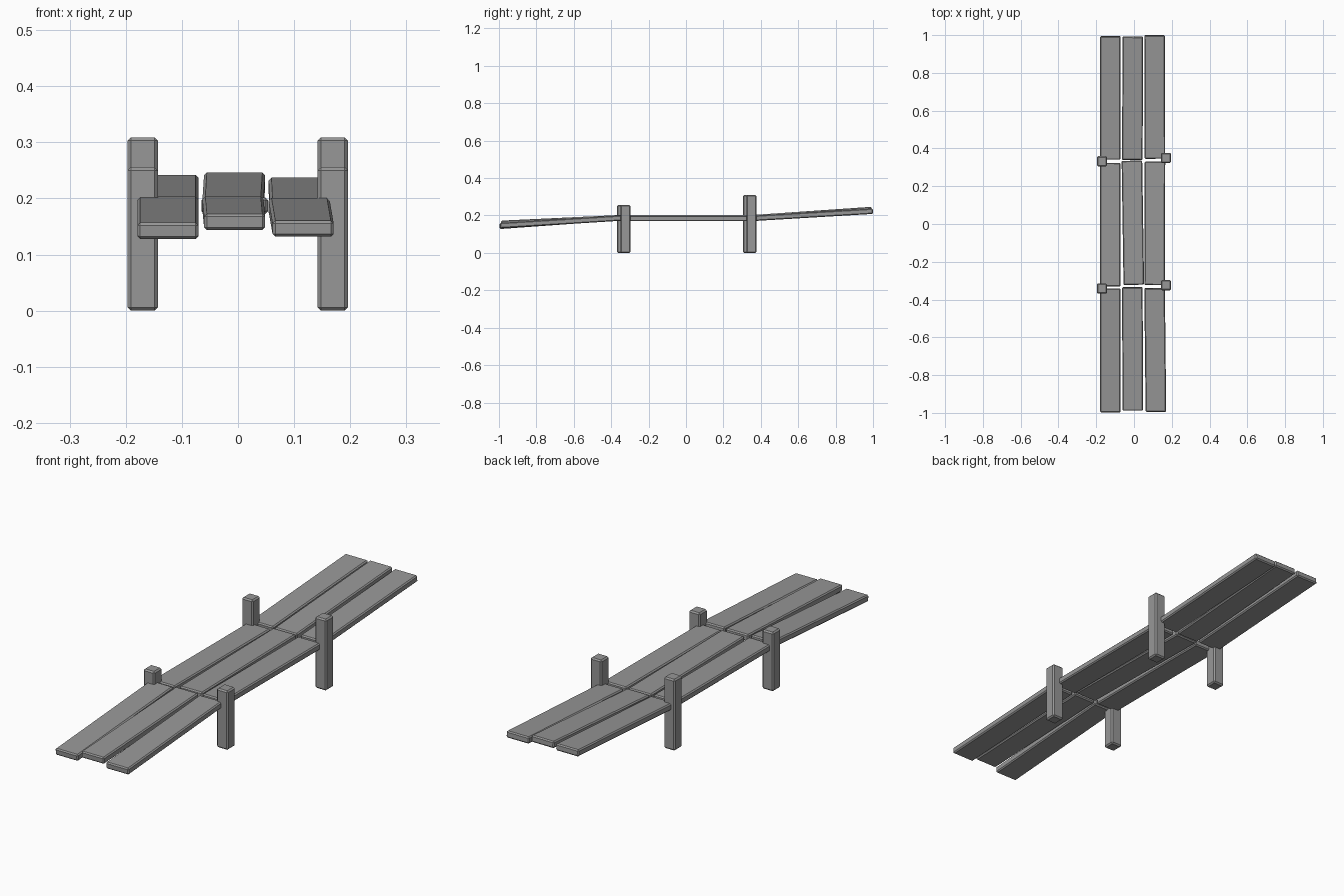
import bpy
from mathutils import Vector

cube = bpy.data.objects.get("Cube")
if cube:
    bpy.data.objects.remove(cube, do_unlink=True)

wood = bpy.data.materials.new("weathered grey")
wood.use_nodes = True
colour = (0.31, 0.31, 0.31, 1)
wood.diffuse_color = colour
wood.node_tree.nodes["Principled BSDF"].inputs["Base Color"].default_value = colour


def beam(name, centre, size, bevel):
    """Box with chamfered edges."""
    bpy.ops.mesh.primitive_cube_add(size=1, location=centre)
    ob = bpy.context.object
    ob.name = name
    ob.scale = size
    bpy.ops.object.transform_apply(location=False, rotation=False, scale=True)
    ob.data.materials.append(wood)
    mod = ob.modifiers.new("chamfer", "BEVEL")
    mod.width = bevel
    mod.segments = 1
    return ob


WIDTH, THICK = 0.109, 0.029


def plank(name, front, back):
    """Board between two end points given at the middle of its thickness."""
    a, b = Vector(front), Vector(back)
    d = b - a
    ob = beam(name, (a + b) / 2, (WIDTH, d.length, THICK), 0.005)
    ob.rotation_mode = "QUATERNION"
    ob.rotation_quaternion = d.to_track_quat("Y", "Z")


# Walkway boards: front ramp, level middle, rising back ramp
plank("front_plank_right", (-0.125, -0.997, 0.142), (-0.125, -0.342, 0.189))
plank("front_plank_middle", (-0.006, -0.988, 0.158), (-0.009, -0.335, 0.189))
plank("front_plank_left", (0.116, -0.994, 0.146), (0.109, -0.340, 0.187))

plank("middle_plank_right", (-0.126, -0.331, 0.185), (-0.125, 0.324, 0.185))
plank("middle_plank_middle", (-0.001, -0.322, 0.187), (-0.011, 0.335, 0.187))
plank("middle_plank_left", (0.109, -0.324, 0.184), (0.111, 0.331, 0.184))

plank("back_plank_right", (-0.125, 0.341, 0.186), (-0.125, 0.994, 0.228))
plank("back_plank_middle", (-0.009, 0.339, 0.187), (-0.006, 0.992, 0.232))
plank("back_plank_left", (0.111, 0.346, 0.184), (0.109, 0.999, 0.223))

# Square posts, taller at the back
for end, side, x, y, height in (
    ("front", "right", -0.17, -0.342, 0.256),
    ("front", "left", 0.169, -0.324, 0.256),
    ("back", "right", -0.17, 0.332, 0.309),
    ("back", "left", 0.169, 0.350, 0.309),
):
    beam(f"{end}_post_{side}", (x, y, height / 2), (0.054, 0.054, height), 0.006)
